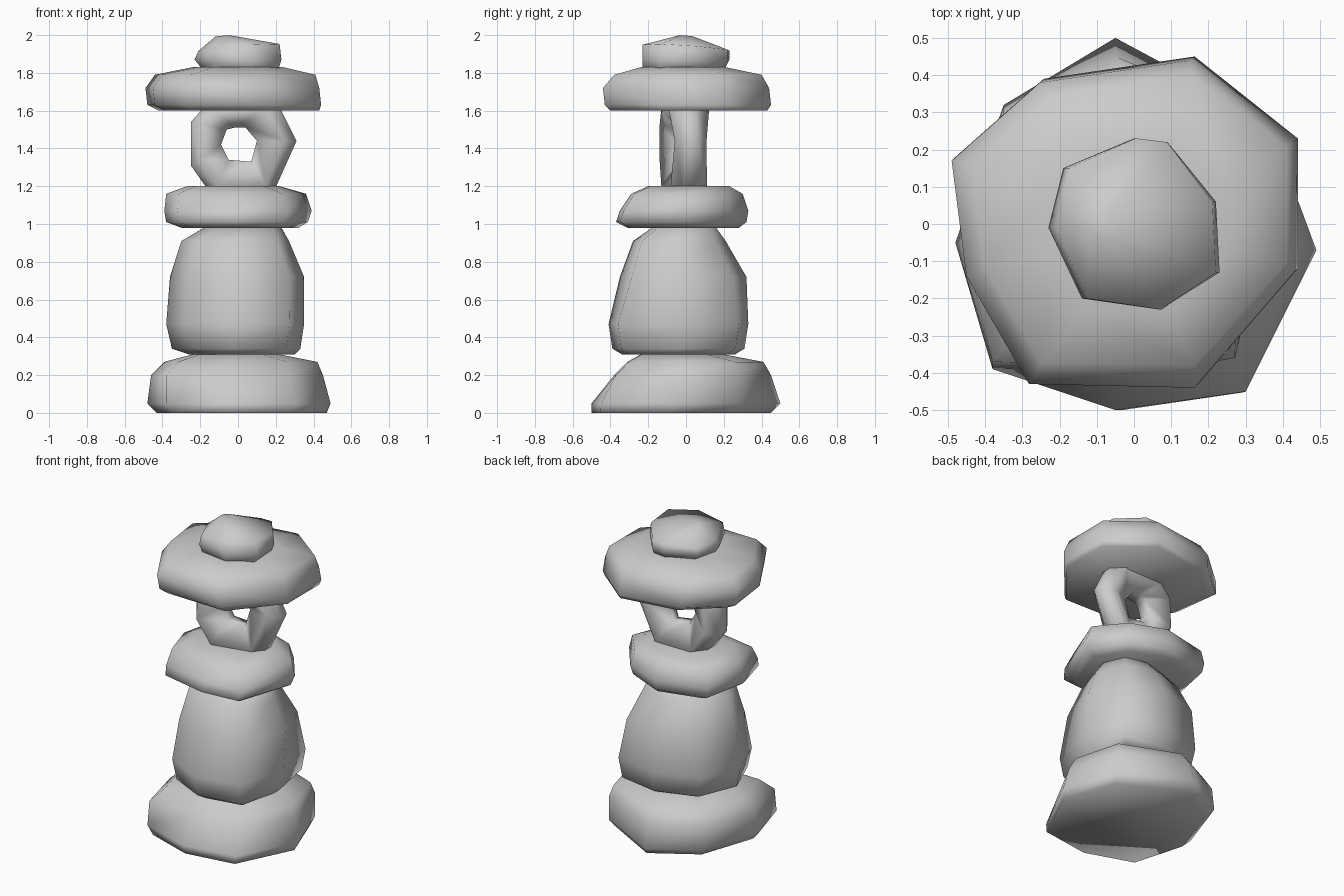
import bpy
import bmesh

UNIT = 0.01  # all part sizes below are in hundredths

default_cube = bpy.data.objects.get("Cube")
if default_cube:
    bpy.data.objects.remove(default_cube, do_unlink=True)

# One stone grey for everything
stone = bpy.data.materials.new("stone_grey")
stone.use_nodes = True
stone_color = (0.6, 0.6, 0.6, 1)
stone.diffuse_color = stone_color
stone.node_tree.nodes["Principled BSDF"].inputs["Base Color"].default_value = stone_color


def finish(name, bm):
    """Turn a bmesh into a smooth shaded stone object."""
    bmesh.ops.recalc_face_normals(bm, faces=bm.faces)
    for face in bm.faces:
        face.smooth = True
    mesh = bpy.data.meshes.new(name)
    bm.to_mesh(mesh)
    bm.free()
    mesh.materials.append(stone)
    obj = bpy.data.objects.new(name, mesh)
    bpy.context.collection.objects.link(obj)
    return obj


def bridge(bm, first, second):
    """Join two loops of equal length with quads."""
    count = len(first)
    for i in range(count):
        j = (i + 1) % count
        bm.faces.new((first[i], first[j], second[j], second[i]))


def fit(value, low, high, start, end):
    return start + (value - low) / (high - low) * (end - start)


def boulder(name, outline, layers, upper_outline=None, upper_from=2, tilt=(0, 0)):
    """Stack an outline in layers of (z, x min, x max, y min, y max).

    The upper outline replaces the first one from the given layer on.
    The tilt slopes the two top layers along x and y."""
    bm = bmesh.new()
    loops = []
    for index, (z, left, right, front, back) in enumerate(layers):
        points = upper_outline if upper_outline and index >= upper_from else outline
        xs, ys = zip(*points)
        slope_x, slope_y = tilt if index >= len(layers) - 2 else (0, 0)
        loop = []
        for px, py in points:
            x = fit(px, min(xs), max(xs), left, right)
            y = fit(py, min(ys), max(ys), front, back)
            height = z + slope_x * x + slope_y * y
            loop.append(bm.verts.new((x * UNIT, y * UNIT, height * UNIT)))
        loops.append(loop)
    for lower, upper in zip(loops, loops[1:]):
        bridge(bm, lower, upper)
    bm.faces.new(loops[0])
    bm.faces.new(loops[-1])
    return finish(name, bm)


# Outlines seen from above
base_outline = [(-5, -50), (30, -45), (49, -7), (36, 28),
                (-5, 50), (-35, 32), (-48, -5), (-38, -39)]
base_upper = [(-5, -38), (27, -37), (45, -6), (36, 28),
              (-5, 45), (-35, 30), (-46, -5), (-38, -37)]
body_outline = [(36, -3), (30, 28), (2, 33), (-27, 24), (-38, -2),
                (-27, -29), (-2, -41), (28, -36)]
body_upper = [(36, -3), (26, 25), (2, 33), (-26, 24), (-38, -2),
              (-27, -29), (-2, -41), (28, -34)]
shelf_outline = [(39, 2), (24, 23), (0, 33), (-33, 25), (-39, -4),
                 (-32, -30), (0, -37), (26, -35)]
roof_outline = [(-49, 18), (-25, 39), (16, 45), (44, 23), (44, -12),
                (17, -43), (-28, -42), (-45, -13)]
cap_outline = [(-23, -1), (-19, 15), (0, 23), (9, 22), (22, 6),
               (23, -13), (7, -23), (-14, -20)]

# Wide foot stone
boulder("base_stone", base_outline, [
    (0, -43, 47, -50, 45),
    (5, -48, 49, -50, 50),
    (20, -46, 45, -38, 45),
    (27, -39, 42, -31, 41),
    (31, -24, 22, -24, 20)], upper_outline=base_upper)

# Tall rounded body
boulder("body_stone", body_outline, [
    (31, -26, 30, -34, 26),
    (34, -35, 33, -39, 31),
    (47, -38, 35, -41, 33),
    (72, -36, 35, -35, 32),
    (91, -30, 27, -28, 21),
    (98, -18, 23, -18, 16)], upper_outline=body_upper, upper_from=3)

# Flat slab under the window
boulder("shelf_stone", shelf_outline, [
    (98, -30, 32, -31, 28),
    (101, -38, 37, -37, 32),
    (107, -39, 39, -35, 33),
    (116, -38, 36, -29, 30),
    (120, -27, 22, -20, 23)])

# Broad roof slab
boulder("roof_stone", roof_outline, [
    (160, -42, 43, -40, 43),
    (163, -48, 44, -43, 45),
    (172, -49, 43, -44, 44),
    (179, -44, 41, -38, 40),
    (183, -24, 24, -24, 21)])

# Small cap with a sloping top and an off-centre peak
boulder("cap_stone", cap_outline, [
    (181, -18, 21, -23, 20),
    (187, -23, 23, -23, 23),
    (193, -21, 22, -23, 23),
    (200, -12, -4, -4, 4)], tilt=(0.07, -0.06))

# Window ring: outer corners as x, z and bulk, inner corners as x and z
outer = [(-25, 154, 1), (-25, 131, 1), (-13, 114, 1), (18, 115, 0.8),
         (31, 144, 0.7), (20, 166, 0.9), (-16, 164, 1)]
inner = [(-6, 150), (-9, 142), (-5, 134), (7, 133),
         (10, 144), (4, 151), (-2, 151)]
# Cross-section: how far towards the hole, and depth in y
section = [(0, -4), (0.3, -12), (1, -4), (1, 4), (0.3, 12), (0, 4)]
YAW = 0.1  # the ring turns slightly, its left side to the back

ring = bmesh.new()
slices = []
for (ox, oz, bulk), (ix, iz) in zip(outer, inner):
    loop = []
    for t, depth in section:
        x = ox + (ix - ox) * t
        y = depth * bulk + YAW * x
        z = oz + (iz - oz) * t
        loop.append(ring.verts.new((x * UNIT, y * UNIT, z * UNIT)))
    slices.append(loop)
for i, loop in enumerate(slices):
    bridge(ring, loop, slices[(i + 1) % len(slices)])
finish("window_ring", ring)
